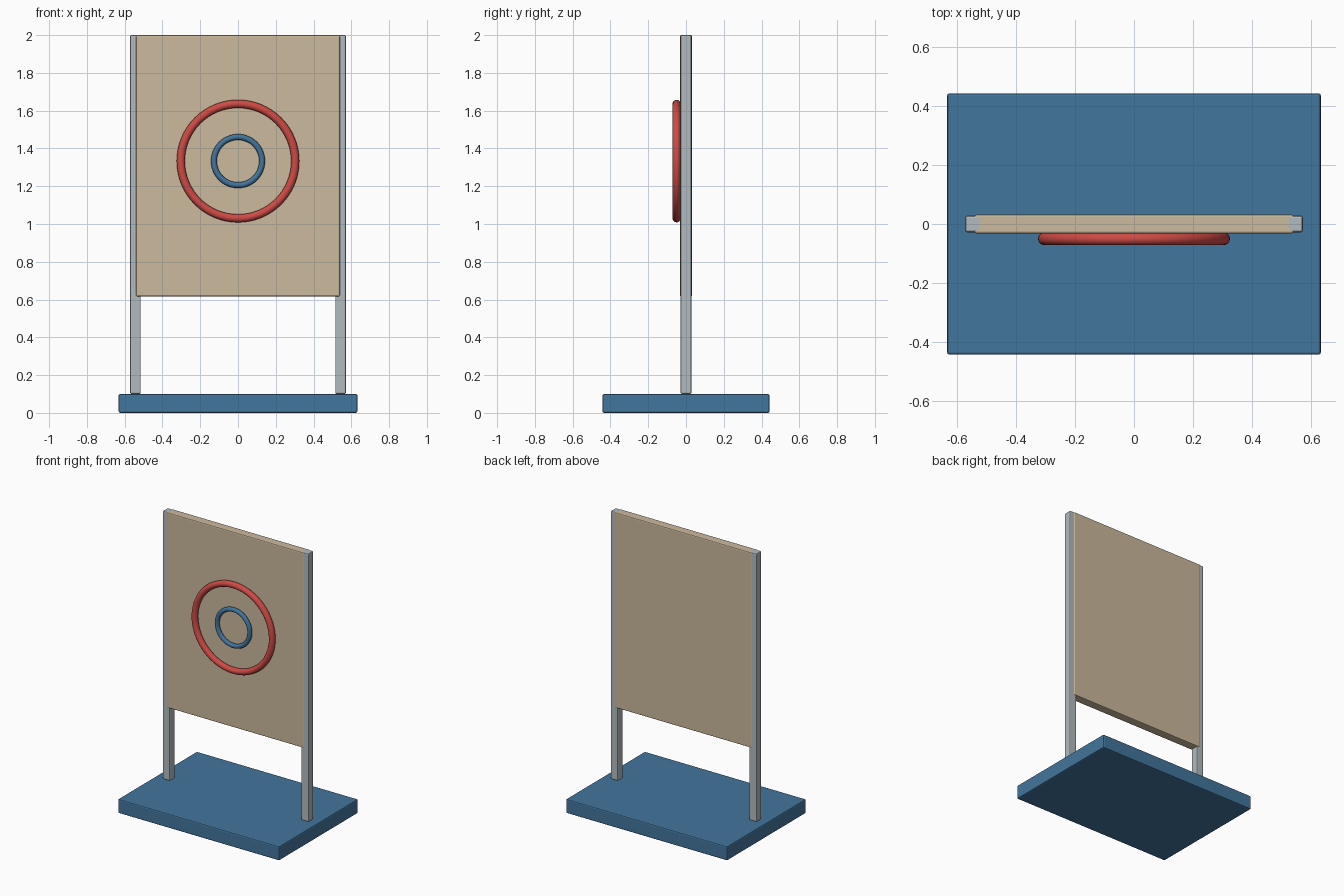
import bpy
import math

cube = bpy.data.objects.get("Cube")
if cube:
    bpy.data.objects.remove(cube, do_unlink=True)


def material(name, rgb):
    mat = bpy.data.materials.new(name)
    mat.use_nodes = True
    color = (*rgb, 1.0)
    mat.diffuse_color = color
    mat.node_tree.nodes["Principled BSDF"].inputs["Base Color"].default_value = color
    return mat


blue = material("blue", (0.055, 0.18, 0.335))
tan = material("tan", (0.60, 0.49, 0.34))
grey = material("light grey", (0.45, 0.50, 0.52))
red = material("red", (0.62, 0.07, 0.06))


def box(name, center, size, bevel, mat):
    """Box with softly rounded edges."""
    bpy.ops.mesh.primitive_cube_add(size=1, location=center)
    obj = bpy.context.object
    obj.name = name
    obj.scale = size
    bpy.ops.object.transform_apply(location=False, rotation=False, scale=True)
    mod = obj.modifiers.new("rounded_edges", 'BEVEL')
    mod.width = bevel
    mod.segments = 2
    obj.data.materials.append(mat)
    return obj


def ring(name, major, minor, mat):
    """Upright ring on the front of the board."""
    bpy.ops.mesh.primitive_torus_add(
        major_radius=major, minor_radius=minor, major_segments=64, minor_segments=16,
        location=(0, -0.05, 1.333), rotation=(math.radians(90), 0, 0))
    obj = bpy.context.object
    obj.name = name
    bpy.ops.object.shade_smooth()
    obj.data.materials.append(mat)


# Base plate
box("base", (0, 0, 0.05), (1.264, 0.884, 0.10), 0.008, blue)

# Two uprights
for side, x in (("left", 0.543), ("right", -0.543)):
    box(side + "_post", (x, 0, 1.05), (0.056, 0.056, 1.90), 0.007, grey)

# Board between the uprights
box("board", (0, 0, 1.308), (1.08, 0.064, 1.384), 0.007, tan)

# Target rings
ring("outer_ring", 0.303, 0.0215, red)
ring("inner_ring", 0.1275, 0.0155, blue)
